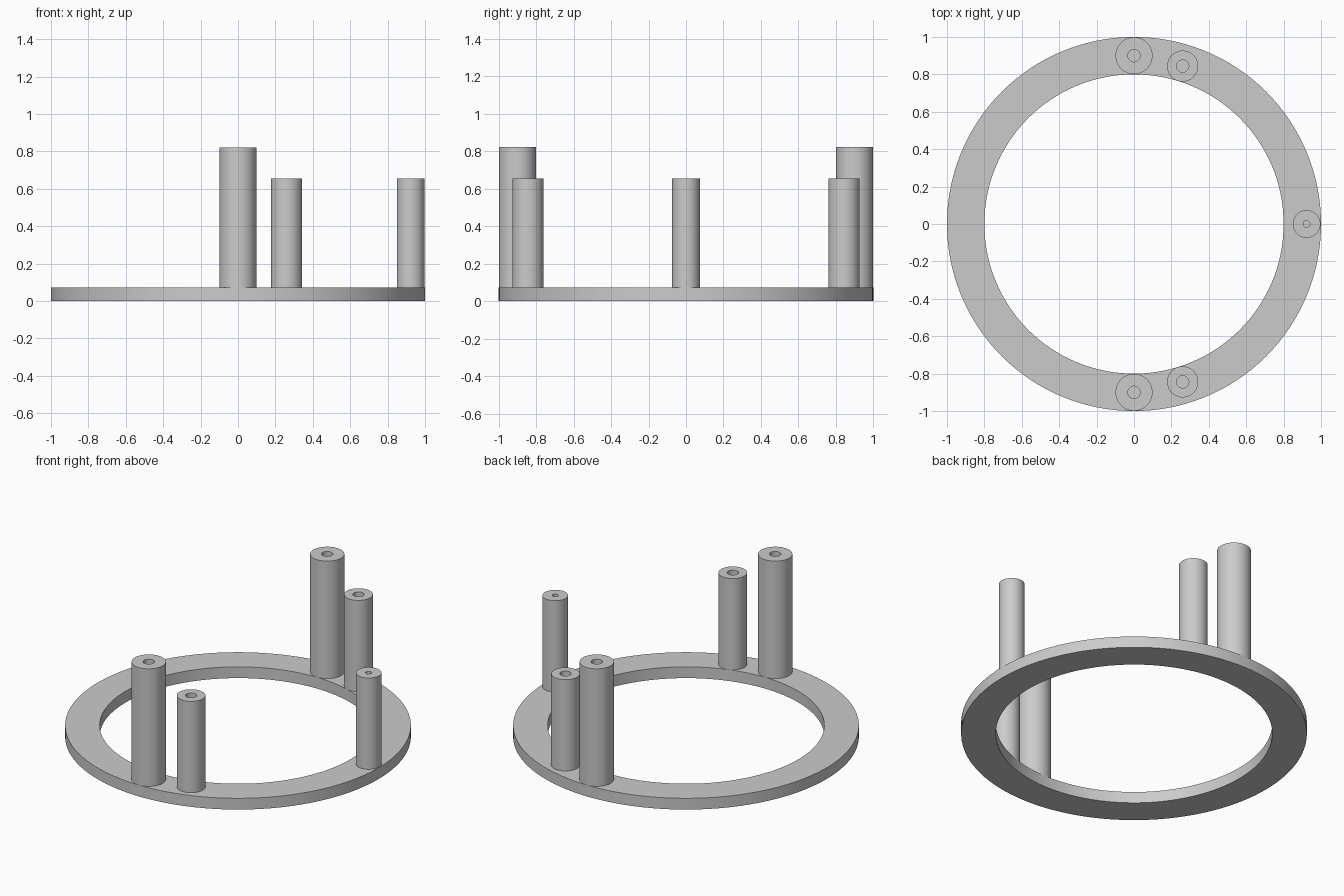
import bpy, bmesh, math

cube = bpy.data.objects.get("Cube")
if cube:
    bpy.data.objects.remove(cube, do_unlink=True)

grey = bpy.data.materials.new("light_grey")
grey.use_nodes = True
GREY = (0.6, 0.6, 0.6, 1)
grey.diffuse_color = GREY
grey.node_tree.nodes["Principled BSDF"].inputs["Base Color"].default_value = GREY

RING_H = 0.072


def lathe(name, profile, centre, steps, closed=False):
    """Spin an (r, z) profile about a vertical axis through centre."""
    bm = bmesh.new()
    verts = [bm.verts.new((r, 0, z)) for r, z in profile]
    edges = [bm.edges.new(pair) for pair in zip(verts, verts[1:])]
    if closed:
        edges.append(bm.edges.new((verts[-1], verts[0])))
    bmesh.ops.spin(bm, geom=verts + edges, cent=(0, 0, 0), axis=(0, 0, 1),
                   angle=math.tau, steps=steps, use_merge=True)
    bmesh.ops.remove_doubles(bm, verts=bm.verts, dist=1e-5)
    bmesh.ops.recalc_face_normals(bm, faces=bm.faces)
    mesh = bpy.data.meshes.new(name)
    bm.to_mesh(mesh)
    bm.free()
    mesh.materials.append(grey)
    obj = bpy.data.objects.new(name, mesh)
    obj.location = (*centre, 0)
    bpy.context.collection.objects.link(obj)
    bpy.ops.object.select_all(action="DESELECT")
    obj.select_set(True)
    bpy.context.view_layer.objects.active = obj
    bpy.ops.object.shade_smooth_by_angle(angle=math.radians(30))


def post(name, centre, radius, bore, top):
    """Round standoff with a blind bore from its top down to the ring."""
    floor = RING_H + 0.001
    base = RING_H - 0.02
    lathe(name, [(0, base), (radius, base), (radius, top), (bore, top),
                 (bore, floor), (0, floor)], centre, 48)


# Flat base ring
lathe("base_ring", [(0.8, 0), (1, 0), (1, RING_H), (0.8, RING_H)],
      (0, 0), 128, closed=True)

# Mirrored pairs of standoffs at front and back
for side, y in (("front", -1), ("back", 1)):
    post("tall_post_" + side, (0, 0.9 * y), 0.099, 0.033, 0.822)
    post("short_post_" + side, (0.26, 0.844 * y), 0.083, 0.033, 0.655)

# Single slim standoff on the left
post("slim_post_left", (0.923, 0), 0.074, 0.018, 0.655)
